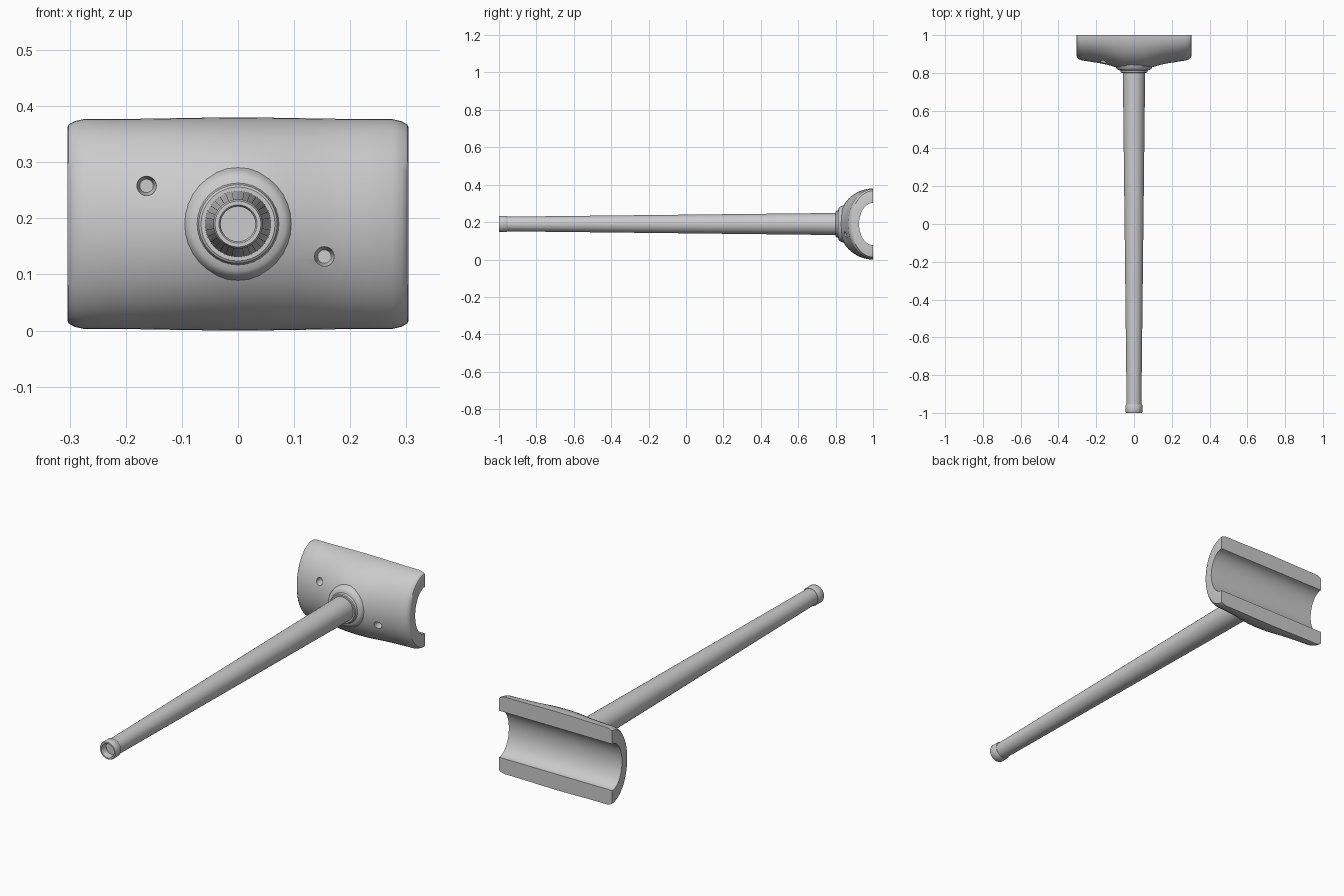
import bpy, bmesh, math

if "Cube" in bpy.data.objects:
    bpy.data.objects.remove(bpy.data.objects["Cube"])

ZC = 0.19  # height of the handle axis

grey = bpy.data.materials.new("light_grey")
grey.diffuse_color = (0.6, 0.6, 0.6, 1)
grey.use_nodes = True
grey.node_tree.nodes["Principled BSDF"].inputs["Base Color"].default_value = grey.diffuse_color


def finish(name, bm, angle=35):
    bmesh.ops.recalc_face_normals(bm, faces=bm.faces)
    me = bpy.data.meshes.new(name)
    bm.to_mesh(me)
    bm.free()
    me.materials.append(grey)
    ob = bpy.data.objects.new(name, me)
    bpy.context.collection.objects.link(ob)
    bpy.ops.object.select_all(action='DESELECT')
    ob.select_set(True)
    bpy.context.view_layer.objects.active = ob
    if angle:
        bpy.ops.object.shade_smooth_by_angle(angle=math.radians(angle))
    return ob


def lathe(name, profile, sides=32, x=0, z=ZC, angle=35):
    """Revolve (radius, y) points about a line along y, capped at both ends."""
    bm = bmesh.new()
    rings = [[bm.verts.new((x + r * math.cos(2 * math.pi * i / sides), y,
                            z + r * math.sin(2 * math.pi * i / sides)))
              for i in range(sides)] for r, y in profile]
    for a, b in zip(rings, rings[1:]):
        for i in range(sides):
            j = (i + 1) % sides
            bm.faces.new((a[i], a[j], b[j], b[i]))
    bm.faces.new(rings[0])
    bm.faces.new(rings[-1])
    return finish(name, bm, angle)


# Saddle: half shell swept along x; (x, outer depth, outer half height)
half = [(0, .185, .19), (.05, .182, .1895), (.1, .169, .189), (.14, .157, .188),
        (.18, .149, .1875), (.23, .141, .187), (.275, .134, .187),
        (.292, .127, .183), (.302, .118, .177), (.304, .11, .172)]
stations = [(-x, d, h) for x, d, h in half[:0:-1]] + half
N = 28
bm = bmesh.new()
loops = []
for x, d, h in stations:
    ts = [-math.pi / 2 + math.pi * i / N for i in range(N + 1)]
    outer = [bm.verts.new((x, 1 - d * math.cos(t), ZC + h * math.sin(t))) for t in ts]
    inner = [bm.verts.new((x, 1 - .075 * math.cos(t), ZC + .113 * math.sin(t))) for t in ts]
    loops.append(outer + inner[::-1])
M = 2 * N + 2
for a, b in zip(loops, loops[1:]):
    for i in range(M):
        j = (i + 1) % M
        bm.faces.new((a[i], a[j], b[j], b[i]))
for lp in (loops[0], loops[-1]):
    for i in range(N):
        bm.faces.new((lp[i], lp[i + 1], lp[M - 2 - i], lp[M - 1 - i]))
saddle = finish("saddle", bm, 0)

# Two blind screw holes sunk into the saddle front
for n, (hx, hz) in enumerate([(-.163, .258), (.154, .132)]):
    cutter = lathe(f"hole_cutter_{n}", [(.019, .8), (.017, .87), (.012, .89)], 20, hx, hz, 0)
    cutter.hide_render = True
    cutter.hide_set(True)
    mod = saddle.modifiers.new("hole", 'BOOLEAN')
    mod.operation = 'DIFFERENCE'
    mod.solver = 'EXACT'
    mod.object = cutter
bpy.ops.object.select_all(action='DESELECT')
saddle.select_set(True)
bpy.context.view_layer.objects.active = saddle
for mod in list(saddle.modifiers):
    bpy.ops.object.modifier_apply(modifier=mod.name)
bpy.ops.object.shade_smooth_by_angle(angle=math.radians(35))

# Boss where the handle meets the saddle
lathe("boss", [(.03, .89), (.108, .86), (.097, .835), (.092, .822), (.084, .816),
               (.073, .813), (.070, .803), (.066, .80), (.03, .80)])

# Tapered handle
lathe("handle", [(.059, .85), (.059, .80), (.039, -.965)])

# End ferrule with a blind bore
lathe("end_ferrule", [(.03, -.955), (.041, -.955), (.044, -.96), (.044, -.995), (.041, -1.0),
                      (.034, -1.0), (.031, -.995), (.031, -.967)])
